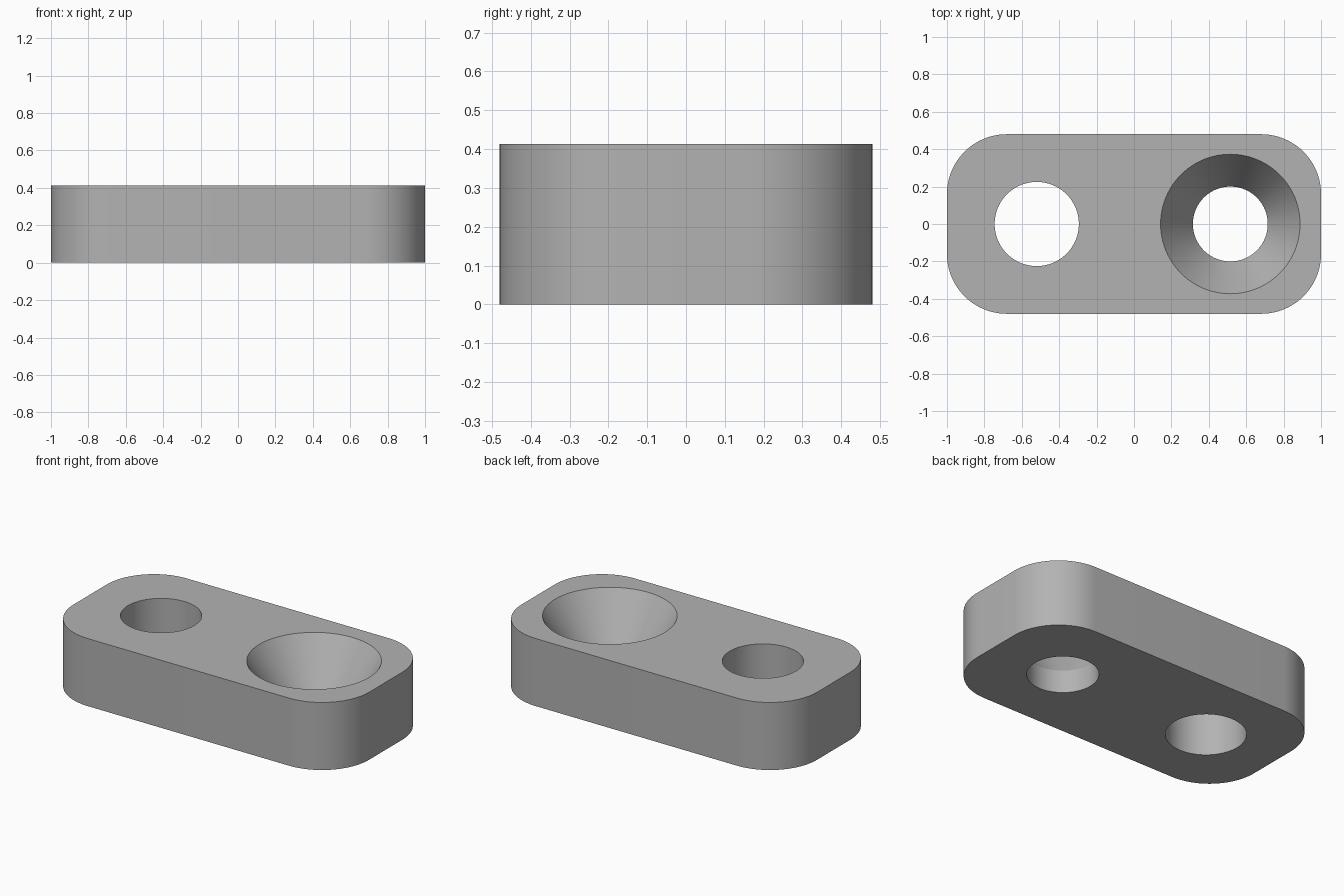
import bpy
import bmesh
from math import cos, sin, pi

cube = bpy.data.objects.get("Cube")
if cube:
    bpy.data.objects.remove(cube, do_unlink=True)

HALF_X, HALF_Y, HEIGHT, CORNER = 1.0, 0.48, 0.413, 0.32
NECK_Z = 0.14

grey = bpy.data.materials.new("plain grey")
grey.use_nodes = True
colour = (0.45, 0.45, 0.45, 1)
grey.diffuse_color = colour
grey.node_tree.nodes["Principled BSDF"].inputs["Base Color"].default_value = colour


def ring(x, y, radius, start=0, sweep=2 * pi, steps=96):
    """Points along a circular arc."""
    return [(x + radius * cos(start + sweep * i / steps),
             y + radius * sin(start + sweep * i / steps)) for i in range(steps)]


def loft(name, sections):
    """Closed solid through stacked (outline, z) sections."""
    bm = bmesh.new()
    loops = [[bm.verts.new((x, y, z)) for x, y in outline] for outline, z in sections]
    bm.faces.new(loops[0][::-1])
    bm.faces.new(loops[-1])
    for low, high in zip(loops, loops[1:]):
        for i in range(len(low)):
            j = (i + 1) % len(low)
            bm.faces.new((low[i], low[j], high[j], high[i]))
    mesh = bpy.data.meshes.new(name)
    bm.to_mesh(mesh)
    bm.free()
    mesh.materials.append(grey)
    obj = bpy.data.objects.new(name, mesh)
    bpy.context.collection.objects.link(obj)
    return obj


# Plate with rounded corners
outline = []
for k, (sx, sy) in enumerate([(1, 1), (-1, 1), (-1, -1), (1, -1)]):
    cx, cy = sx * (HALF_X - CORNER), sy * (HALF_Y - CORNER)
    outline += ring(cx, cy, CORNER, k * pi / 2, pi / 2, 24)
    outline.append((cx + CORNER * cos((k + 1) * pi / 2), cy + CORNER * sin((k + 1) * pi / 2)))
plate = loft("plate", [(outline, 0), (outline, HEIGHT)])

# Straight hole, and countersunk hole that widens to the top
over = 0.05
flare = (0.373 - 0.2) / (HEIGHT - NECK_Z)
straight = ring(-0.52, 0, 0.225)
neck = ring(0.515, 0, 0.2)
mouth = ring(0.515, 0, 0.373 + flare * over)
cutters = [
    loft("straight_hole_cutter", [(straight, -over), (straight, HEIGHT + over)]),
    loft("countersunk_hole_cutter", [(neck, -over), (neck, NECK_Z), (mouth, HEIGHT + over)]),
]
for cutter in cutters:
    cutter.hide_render = True
    cutter.hide_set(True)
    mod = plate.modifiers.new(cutter.name, 'BOOLEAN')
    mod.operation = 'DIFFERENCE'
    mod.solver = 'EXACT'
    mod.object = cutter

# Apply the cuts, then smooth the curved walls
bpy.context.view_layer.objects.active = plate
plate.select_set(True)
for name in [m.name for m in plate.modifiers]:
    bpy.ops.object.modifier_apply(modifier=name)
for cutter in cutters:
    bpy.data.objects.remove(cutter, do_unlink=True)
bpy.ops.object.shade_smooth_by_angle(angle=pi / 6)
